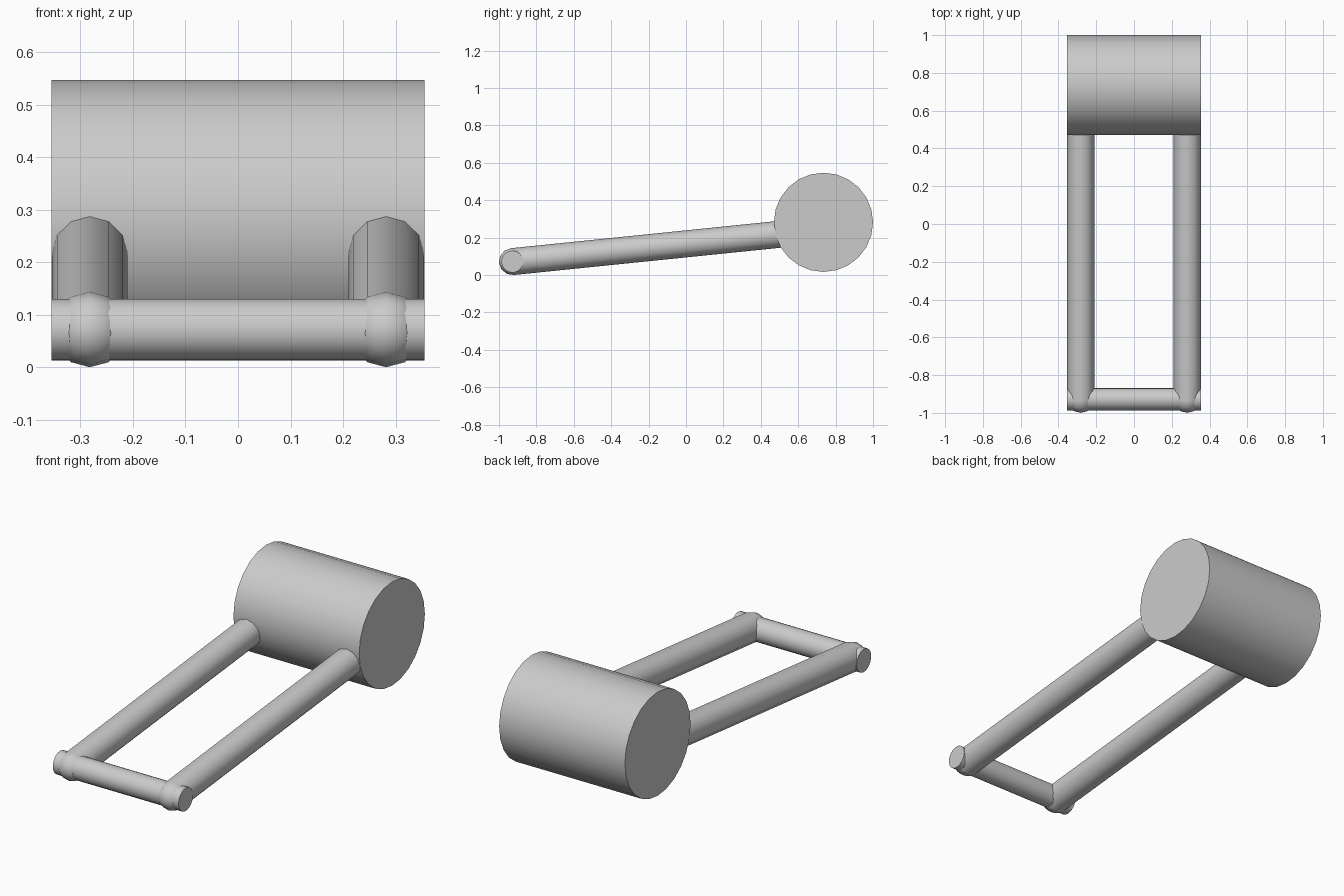
import bpy
import math
from mathutils import Vector

cube = bpy.data.objects.get("Cube")
if cube:
    bpy.data.objects.remove(cube, do_unlink=True)

grey = bpy.data.materials.new("plain_grey")
grey.use_nodes = True
GREY = (0.6, 0.6, 0.6, 1)
grey.diffuse_color = GREY
grey.node_tree.nodes["Principled BSDF"].inputs["Base Color"].default_value = GREY


def finish(name, angle=40):
    obj = bpy.context.object
    obj.name = name
    obj.data.materials.append(grey)
    bpy.ops.object.shade_smooth_by_angle(angle=math.radians(angle))
    return obj


def rod(name, start, end, radius, sides):
    """Closed cylinder between two points."""
    a, b = Vector(start), Vector(end)
    bpy.ops.mesh.primitive_cylinder_add(
        vertices=sides, radius=radius, depth=(b - a).length, location=(a + b) / 2,
        rotation=(b - a).to_track_quat('Z', 'Y').to_euler())
    return finish(name)


HALF_WIDTH = 0.355
ARM_X = 0.282
ARM_RADIUS = 0.072
BAR_Y, BAR_Z = -0.928, 0.072
DRUM_Y, DRUM_Z = 0.735, 0.282

# Large roller drum and thin cross bar
rod("drum", (-HALF_WIDTH, DRUM_Y, DRUM_Z), (HALF_WIDTH, DRUM_Y, DRUM_Z), 0.265, 24)
rod("cross_bar", (-HALF_WIDTH, BAR_Y, BAR_Z), (HALF_WIDTH, BAR_Y, BAR_Z), 0.0585, 24)

# Sloping arms with rounded front ends
for side, x in (("left", ARM_X), ("right", -ARM_X)):
    front = Vector((x, BAR_Y, BAR_Z))
    back = Vector((x, 0.6, 0.228))
    rod(side + "_arm", front, back, ARM_RADIUS, 12)
    bpy.ops.mesh.primitive_uv_sphere_add(
        segments=12, ring_count=6, radius=ARM_RADIUS, location=front,
        rotation=(back - front).to_track_quat('Z', 'Y').to_euler())
    finish(side + "_arm_end", 60)
